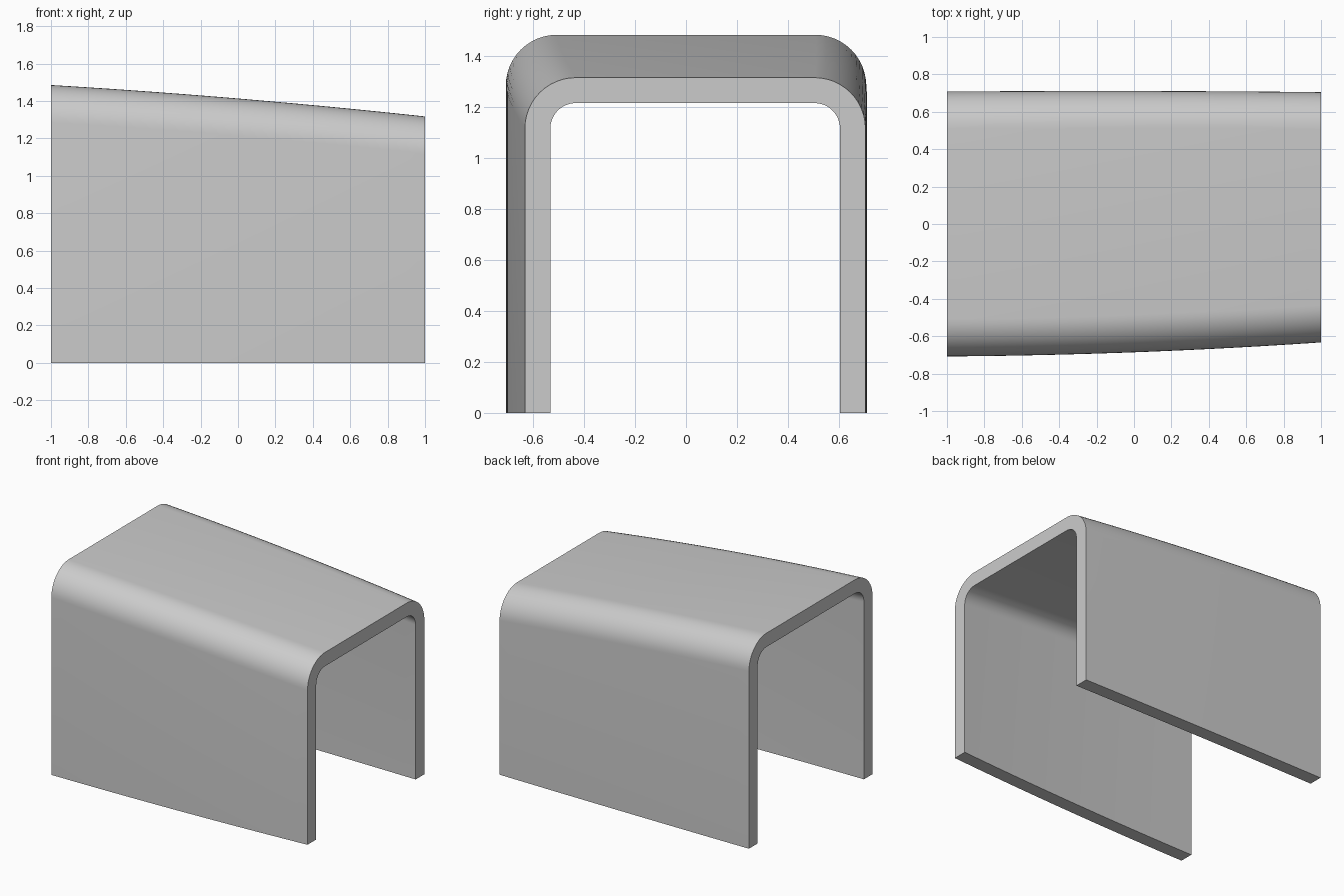
import bpy
import bmesh
import math

cube = bpy.data.objects.get("Cube")
if cube:
    bpy.data.objects.remove(cube, do_unlink=True)

STATIONS = 24      # sections along the length
ARC = 12           # segments per rounded corner
WALL = 0.10
RADIUS = 0.20

grey = bpy.data.materials.new("plain_grey")
grey.use_nodes = True
colour = (0.6, 0.6, 0.6, 1.0)
grey.diffuse_color = colour
grey.node_tree.nodes["Principled BSDF"].inputs["Base Color"].default_value = colour


def bow(start, middle, end, x):
    """Gentle parabola through three values at x = -1, 0 and 1."""
    return middle + (end - start) / 2 * x + ((start + end) / 2 - middle) * x * x


def arch(front, back, top, radius):
    """Open arch outline in y and z, from the front foot to the back foot."""
    points = [(front, 0)]
    for centre, first in ((front + radius, math.pi), (back - radius, math.pi / 2)):
        for i in range(ARC + 1):
            a = first - math.pi / 2 * i / ARC
            points.append((centre + radius * math.cos(a),
                           top - radius + radius * math.sin(a)))
    return points + [(back, 0)]


# Closed wall section, lofted along the bowed front, back and roof lines
bm = bmesh.new()
rings = []
for s in range(STATIONS + 1):
    x = -1 + 2 * s / STATIONS
    front = bow(-0.708, -0.686, -0.633, x)
    back = bow(0.708, 0.711, 0.705, x)
    top = bow(1.485, 1.413, 1.317, x)
    outer = arch(front, back, top, RADIUS)
    inner = arch(front + WALL, back - WALL, top - WALL, RADIUS - WALL)
    rings.append([bm.verts.new((x, y, z)) for y, z in outer + inner[::-1]])

count = len(rings[0])
for a, b in zip(rings, rings[1:]):
    for i in range(count):
        j = (i + 1) % count
        bm.faces.new((a[i], a[j], b[j], b[i]))

# End rims, bridged between the outer and inner outlines
for ring in (rings[0], rings[-1]):
    for i in range(count // 2 - 1):
        bm.faces.new((ring[i], ring[i + 1], ring[-2 - i], ring[-1 - i]))

bmesh.ops.recalc_face_normals(bm, faces=bm.faces)
mesh = bpy.data.meshes.new("arched_cover")
bm.to_mesh(mesh)
bm.free()
mesh.materials.append(grey)
cover = bpy.data.objects.new("arched_cover", mesh)
bpy.context.collection.objects.link(cover)

# Smooth bends with crisp rims
bpy.ops.object.select_all(action="DESELECT")
cover.select_set(True)
bpy.context.view_layer.objects.active = cover
bpy.ops.object.shade_smooth_by_angle(angle=math.radians(30))
